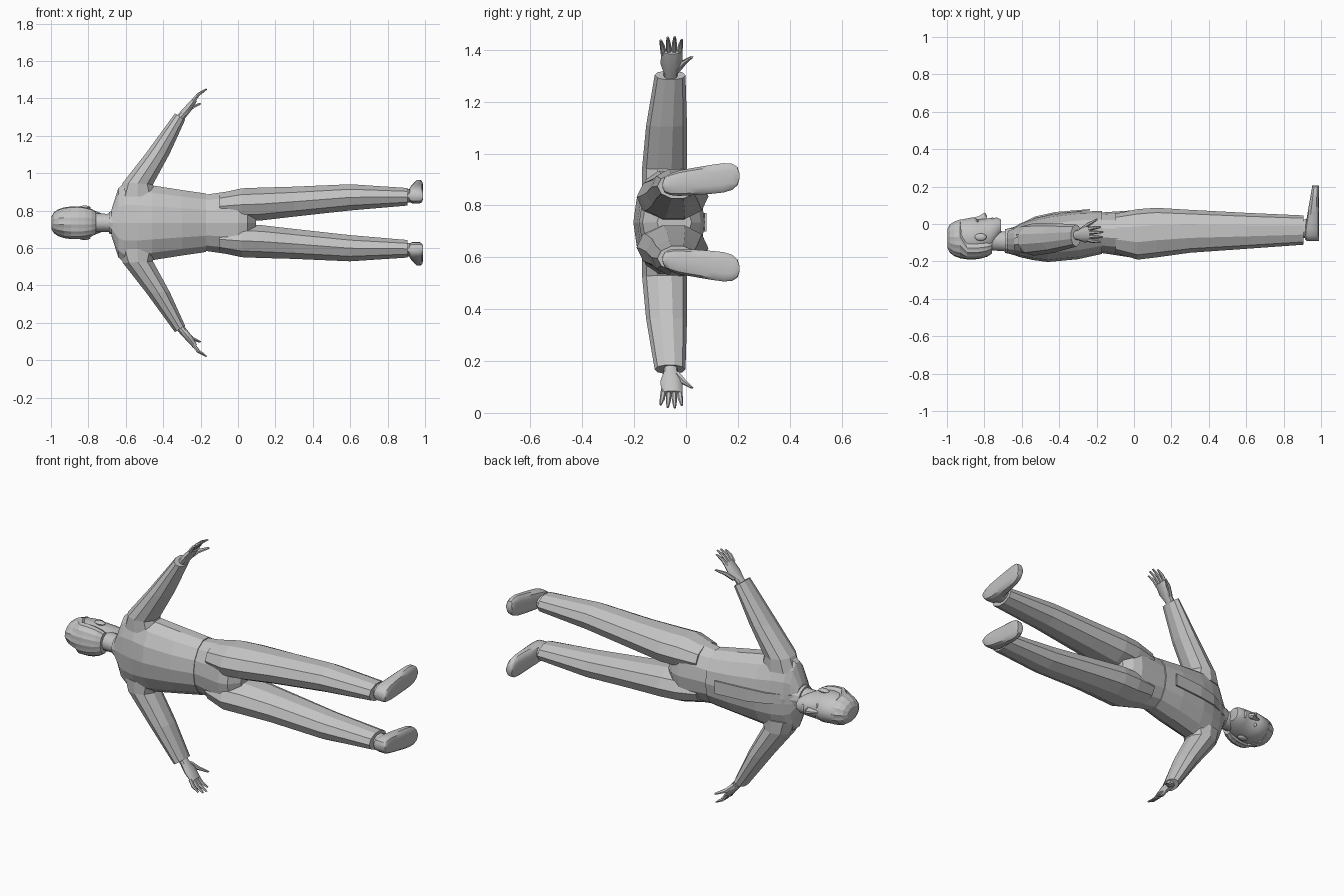
import bpy
import bmesh
from math import sin, cos, pi, copysign
from mathutils import Vector

MIDDLE = .735  # height of the body's line of symmetry

cube = bpy.data.objects.get("Cube")
if cube:
    bpy.data.objects.remove(cube, do_unlink=True)

shade = (.55, .55, .55, 1)
grey = bpy.data.materials.new("plain grey")
grey.use_nodes = True
grey.diffuse_color = shade
grey.node_tree.nodes["Principled BSDF"].inputs["Base Color"].default_value = shade


def finish(name, bm, smooth):
    """Turn the geometry into a grey object centred on the body's axis."""
    bmesh.ops.recalc_face_normals(bm, faces=bm.faces)
    mesh = bpy.data.meshes.new(name)
    bm.to_mesh(mesh)
    bm.free()
    mesh.materials.append(grey)
    part = bpy.data.objects.new(name, mesh)
    part.location.z = MIDDLE
    bpy.context.collection.objects.link(part)
    if smooth:
        bpy.ops.object.select_all(action="DESELECT")
        part.select_set(True)
        bpy.context.view_layer.objects.active = part
        bpy.ops.object.shade_smooth_by_angle(angle=pi / 5)


def loft(name, rings, sides=12, power=1, mirror=1, smooth=False, groove=0):
    """Skin through rings, each given as a centre and two half-axes."""
    bm = bmesh.new()
    loops = []
    reach = cos(pi / sides) ** -power
    for centre, across, deep in rings:
        loop = []
        for corner in range(sides):
            angle = (2 * corner + 1) * pi / sides
            size = reach * (1 - groove * (corner % 2))
            u = copysign(abs(cos(angle)) ** power, cos(angle))
            v = copysign(abs(sin(angle)) ** power, sin(angle))
            point = centre + size * (across * u + deep * v)
            point.z *= mirror
            loop.append(bm.verts.new(point))
        loops.append(loop)
    for first, second in zip(loops, loops[1:]):
        for corner in range(sides):
            before = corner - 1
            bm.faces.new((first[before], first[corner], second[corner], second[before]))
    bm.faces.new(loops[0])
    bm.faces.new(loops[-1])
    finish(name, bm, smooth)


def edge_ring(x_a, z_a, x_b, z_b, back, front):
    """Ring between two points of an outline, over a range of depth."""
    return (Vector((x_a + x_b, back + front, z_a + z_b)) / 2,
            Vector((x_a - x_b, 0, z_a - z_b)) / 2,
            Vector((0, front - back, 0)) / 2)


def body_ring(x, half_width, back, front, offset=0):
    """Ring square to the length of the body."""
    return edge_ring(x, offset + half_width, x, offset - half_width, back, front)


def digit_ring(centre, radius):
    """Small round ring square to the slope of the hand."""
    return (centre, Vector((-radius, 0, radius)) * .7, Vector((0, radius, 0)))


def blob(name, centre, size):
    bm = bmesh.new()
    bmesh.ops.create_uvsphere(bm, u_segments=12, v_segments=8, radius=1)
    for vert in bm.verts:
        vert.co = Vector(centre) + vert.co * Vector(size)
    finish(name, bm, True)


# Head and neck
loft("head", [body_ring(*ring) for ring in (
    (-.98, .05, -.13, -.02), (-.94, .075, -.17, .02), (-.86, .08, -.18, .036),
    (-.835, .078, -.17, .023), (-.77, .066, -.15, .032),
    (-.73, .05, -.09, .034), (-.71, .035, -.05, .024))], sides=20, smooth=True)
loft("neck", [body_ring(-.78, .05, -.14, -.02), body_ring(-.7, .048, -.145, -.04),
              body_ring(-.63, .055, -.155, -.04)], smooth=True)
loft("collar", [body_ring(-.69, .058, -.153, -.03),
                body_ring(-.63, .07, -.165, -.015)], sides=14)

# Hair: a grooved dome that stops behind the face and ears
hair_rings = []
for step in range(9):
    angle = .2 + step * .3
    swell = sin(angle) ** .6
    front = .09 * swell - .06 if angle < pi / 2 - .2 else -.08
    hair_rings.append(body_ring(-.87 - .13 * cos(angle), .088 * swell,
                                -.09 - .1 * swell, front))
loft("hair", hair_rings, sides=28, groove=.04)

# Nose and lips
loft("nose", [body_ring(-.86, .007, 0, .034), body_ring(-.83, .009, 0, .042),
              body_ring(-.797, .015, 0, .062), body_ring(-.785, .014, 0, .045)],
     sides=8, smooth=True)
blob("lips", (-.757, .027, 0), (.009, .009, .024))

# Jacket with a raised front strip
loft("jacket", [body_ring(*ring) for ring in (
    (-.675, .075, -.155, -.035), (-.64, .185, -.165, -.02),
    (-.61, .21, -.175, 0), (-.54, .215, -.19, .025), (-.46, .2, -.2, .045),
    (-.3, .175, -.185, .064), (-.17, .156, -.157, .066))], sides=14)
loft("front_strip", [body_ring(-.66, .025, -.035, -.026), body_ring(-.53, .03, .03, .04),
                     body_ring(-.42, .036, .055, .064), body_ring(-.235, .036, .072, .08)],
     sides=4)

# Trouser seat
loft("trouser_seat", [body_ring(-.19, .148, -.15, .058), body_ring(0, .175, -.178, .07),
                      body_ring(.05, .14, -.165, .055), body_ring(.095, .05, -.11, .02)],
     sides=14)

for label, mirror in (("right", 1), ("left", -1)):
    # Eye and ear
    blob(label + "_eye", (-.838, .017, .031 * mirror), (.007, .007, .014))
    blob(label + "_ear", (-.82, -.07, .081 * mirror), (.032, .02, .011))

    # Sleeve, from inside the shoulder to the cuff
    loft(label + "_sleeve", [edge_ring(*ring) for ring in (
        (-.645, .14, -.43, .14, -.165, 0), (-.615, .215, -.455, .205, -.165, 0),
        (-.49, .375, -.365, .37, -.15, 0), (-.337, .585, -.283, .55, -.118, -.005))],
        sides=10, mirror=mirror)

    # Palm
    loft(label + "_palm", [edge_ring(*ring) for ring in (
        (-.345, .55, -.305, .525, -.085, -.035), (-.312, .59, -.278, .565, -.085, -.033),
        (-.28, .625, -.25, .6, -.097, -.015), (-.238, .67, -.22, .65, -.092, -.016))],
        sides=10, mirror=mirror, smooth=True)

    # Fingers fan out from the knuckles, the thumb from the wrist
    digits = [("thumb", Vector((-.285, -.035, .585)), Vector((-.2, .023, .638)), .013)]
    for place, finger in enumerate(("little", "ring", "middle", "index")):
        spread = place - 1.6
        length = .078 - .012 * abs(spread)
        knuckle = Vector((-.24, .02 * spread - .054, .65))
        tip = knuckle + Vector((length, .007 * spread, length * .9))
        digits.append((finger + "_finger", knuckle, tip, .01))
    for digit, base, tip, radius in digits:
        bend = base.lerp(tip, .5) + Vector((-.006, 0, .006))
        loft(f"{label}_{digit}", [digit_ring(base, radius), digit_ring(bend, radius * .85),
                                  digit_ring(tip, radius * .4)],
             sides=6, mirror=mirror, smooth=True)

    # Trouser leg
    loft(label + "_trouser_leg", [body_ring(*ring) for ring in (
        (-.1, .07, -.15, .05, .088), (.02, .087, -.184, .073, .097),
        (.12, .088, -.172, .08, .1), (.3, .08, -.148, .07, .113),
        (.6, .07, -.128, .055, .136), (.905, .047, -.107, .042, .139))],
        sides=10, mirror=mirror)

    # Ankle
    loft(label + "_ankle", [body_ring(.87, .035, -.075, .02, .142),
                            body_ring(.95, .037, -.075, .03, .145)], mirror=mirror)

    # Shoe: a rounded sole outline that widens and thins towards the toe
    sole, heel, length = .99, -.09, .296
    shoe_rings = []
    for step in range(11):
        along = (1 - cos(pi * step / 10)) / 2
        rounding = (1 - abs(2 * along - 1) ** 5) ** .5
        half_width = .012 + (.035 + .014 * along) * rounding
        top = .903 + .05 * along + .02 * (1 - rounding) * (1 - along)
        shoe_rings.append((Vector(((top + sole) / 2, heel + length * along, .143 + .036 * along)),
                           Vector((0, 0, half_width)),
                           Vector(((sole - top) / 2, 0, 0))))
    loft(label + "_shoe", shoe_rings, power=.6, mirror=mirror, smooth=True)
